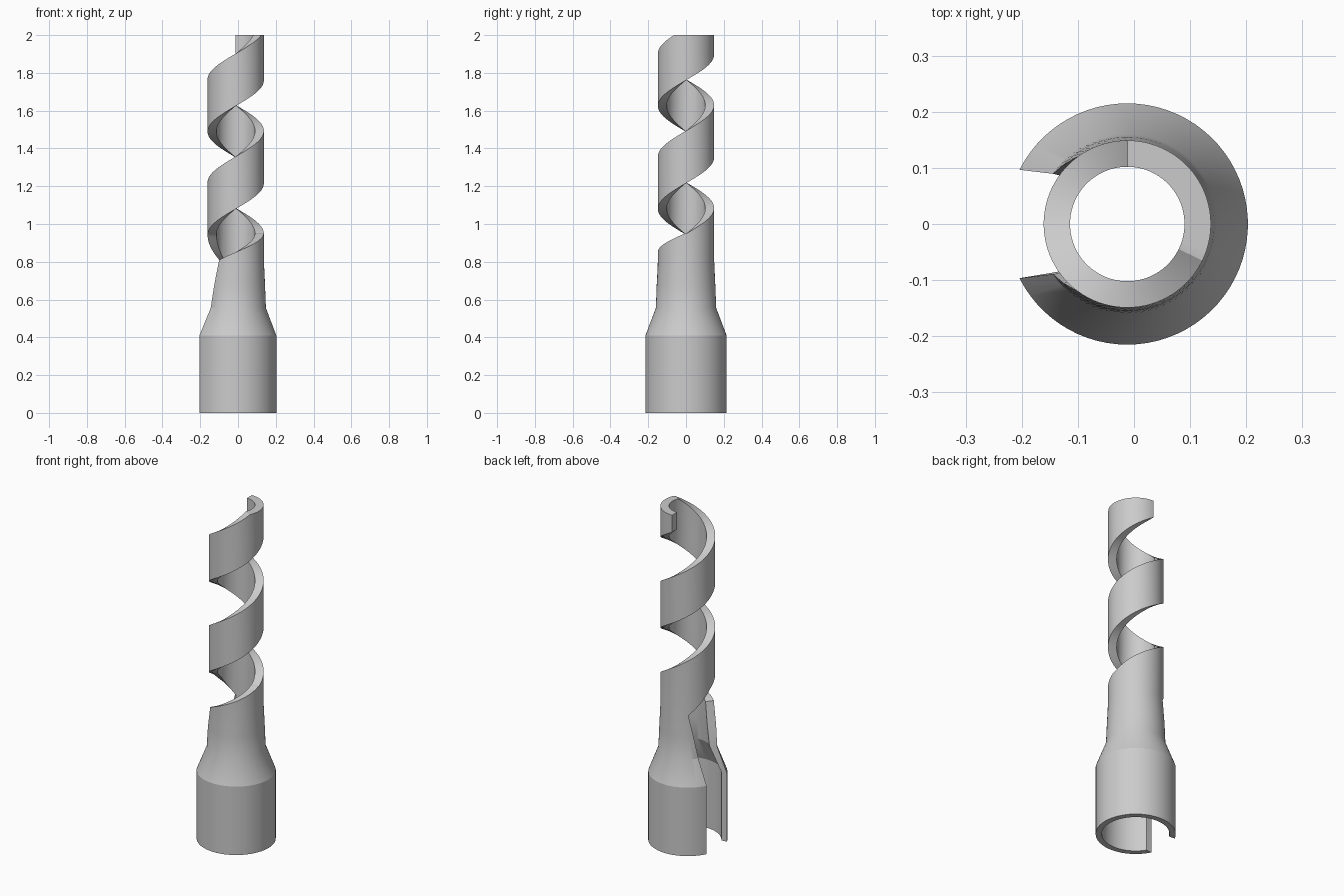
import bpy, math

if "Cube" in bpy.data.objects:
    bpy.data.objects.remove(bpy.data.objects["Cube"])

AXIS_X = -0.012          # tube axis offset
PITCH = 0.545            # rise per turn of the spiral
BAND = 0.277             # height of the spiral band
HALF = 126               # half angle of the wall where the spiral starts
START, END, STEP = -360 - HALF, 450, 4

# height, outer radius, inner radius, outer and inner half angle of the wall
ROWS = [(0.0, 0.215, 0.182, 153.3, 148.5),
        (0.41, 0.215, 0.182, 153.3, 148.5),
        (0.555, 0.16, 0.118, 146, 138),
        (0.68, 0.155, 0.108, 137, 132),
        (0.81, 0.149, 0.102, HALF, HALF)]


def band_bottom(t):
    if t < -180:         # eased run-in from the slot
        return 0.81 + (t + 360 - HALF) / (180 - HALF) * 0.134
    return 1.08 + (t + 90) / 360 * PITCH


def band_top(t):
    if t < -360:
        return 0.81 + (t - START) / HALF * 0.142
    return min(2.0, 1.08 + (t + 90) / 360 * PITCH + BAND)


def point(r, deg, z):
    a = math.radians(deg)
    return (AXIS_X + r * math.cos(a), r * math.sin(a), z)


verts, faces, quads = [], [], []


def pair(z, ro, ri, ao, ai):
    """One outer and one inner point; returns the pair number."""
    verts.extend([point(ro, ao, z), point(ri, ai, z)])
    return len(verts) // 2 - 1


# columns of the wall: slotted body first, then the spiral band
columns = []
for t in range(START, END + 1, STEP):
    top = (band_top(t), 0.149, 0.102, t, t)
    if t <= -360 + HALF:
        u = (t + 360) / HALF
        col = [pair(z, ro, ri, u * ao, u * ai) for z, ro, ri, ao, ai in ROWS]
        # the body wall tapers to nothing at its leading corner
        col.append(pair(*top) if t > START else col[-1])
    else:
        col = [pair(band_bottom(t), 0.149, 0.102, t, t), pair(*top)]
    columns.append(col)

for c0, c1 in zip(columns, columns[1:]):
    n = min(len(c0), len(c1))
    c0, c1 = c0[-n:], c1[-n:]
    for k in range(n - 1):
        q = [c0[k], c1[k], c1[k + 1], c0[k + 1]]
        quads.append([p for i, p in enumerate(q) if p != q[i - 1]])

# outer skin, inner skin, and rim faces along every open edge
edges = {(q[i], q[(i + 1) % len(q)]) for q in quads for i in range(len(q))}
for q in quads:
    faces.append([2 * p for p in q])
    faces.append([2 * p + 1 for p in reversed(q)])
for a, b in sorted(edges):
    if (b, a) not in edges:
        faces.append([2 * b, 2 * a, 2 * a + 1, 2 * b + 1])

mesh = bpy.data.meshes.new("spiral_tube")
mesh.from_pydata(verts, [], faces)
mesh.update()
tube = bpy.data.objects.new("spiral_tube", mesh)
bpy.context.collection.objects.link(tube)

grey = bpy.data.materials.new("plain_grey")
grey.diffuse_color = (0.6, 0.6, 0.6, 1)
grey.use_nodes = True
grey.node_tree.nodes["Principled BSDF"].inputs["Base Color"].default_value = grey.diffuse_color
mesh.materials.append(grey)

bpy.context.view_layer.objects.active = tube
tube.select_set(True)
bpy.ops.object.shade_smooth_by_angle(angle=math.radians(20))
